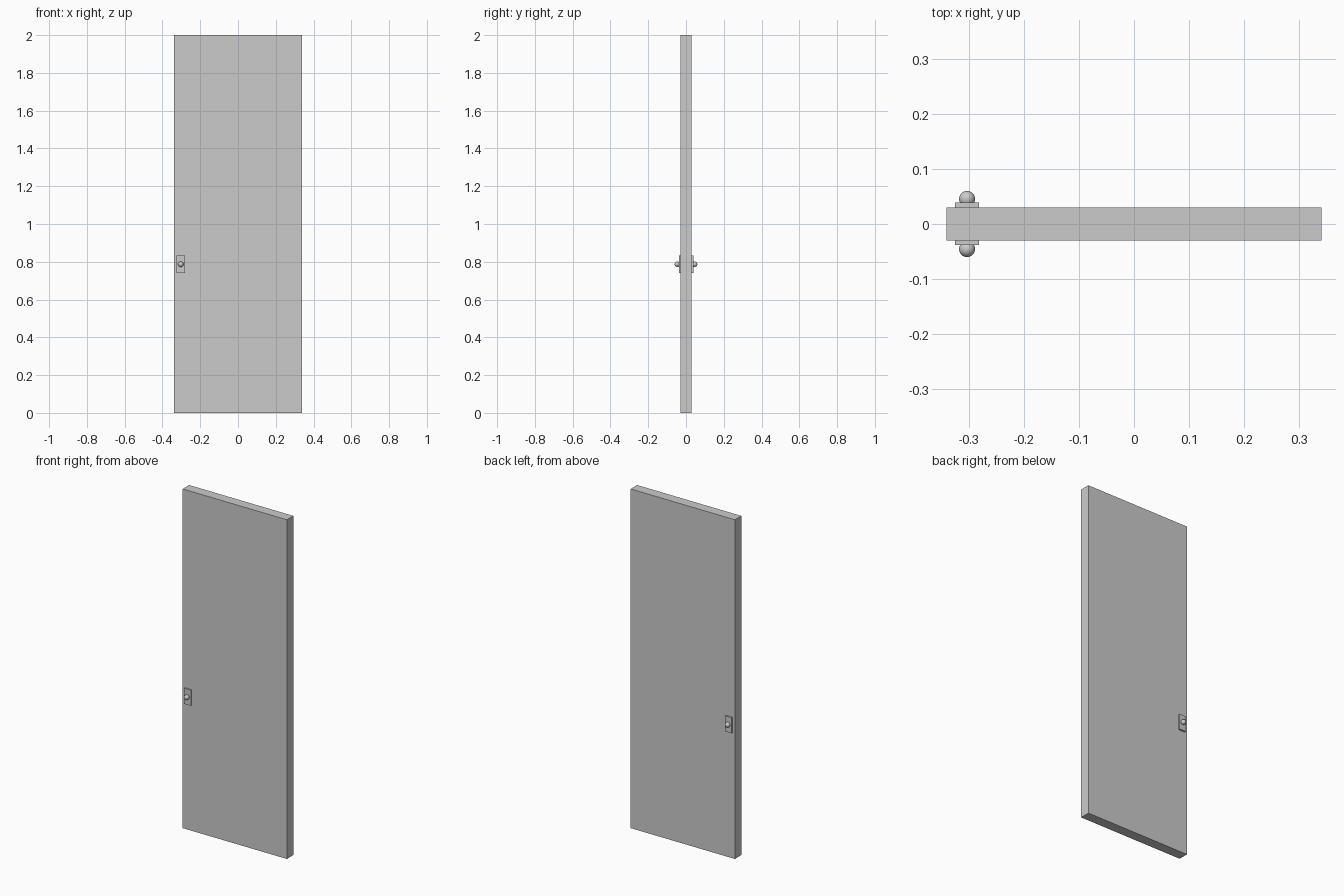
import bpy

if "Cube" in bpy.data.objects:
    bpy.data.objects.remove(bpy.data.objects["Cube"])

KNOB_X, KNOB_Z, KNOB_R = -0.303, 0.787, 0.0145


def box(name, lo, hi):
    centre = [(a + b) / 2 for a, b in zip(lo, hi)]
    bpy.ops.mesh.primitive_cube_add(size=1, location=centre)
    ob = bpy.context.object
    ob.name = name
    ob.scale = [b - a for a, b in zip(lo, hi)]
    bpy.ops.object.transform_apply(location=False, rotation=False, scale=True)
    return ob


# Door slab
box("door_panel", (-0.34, -0.03, 0), (0.34, 0.03, 2))

# Backplate and round knob on each face
for side, label, plate_y in ((-1, "front", 0.038), (1, "back", 0.039)):
    ys = sorted((side * 0.028, side * plate_y))
    box(label + "_handle_plate",
        (KNOB_X - 0.0215, ys[0], 0.74), (KNOB_X + 0.0215, ys[1], 0.832))
    bpy.ops.mesh.primitive_uv_sphere_add(
        segments=32, ring_count=16, radius=KNOB_R,
        location=(KNOB_X, side * (0.06 - KNOB_R), KNOB_Z))
    bpy.context.object.name = label + "_knob"
    bpy.ops.object.shade_smooth()
